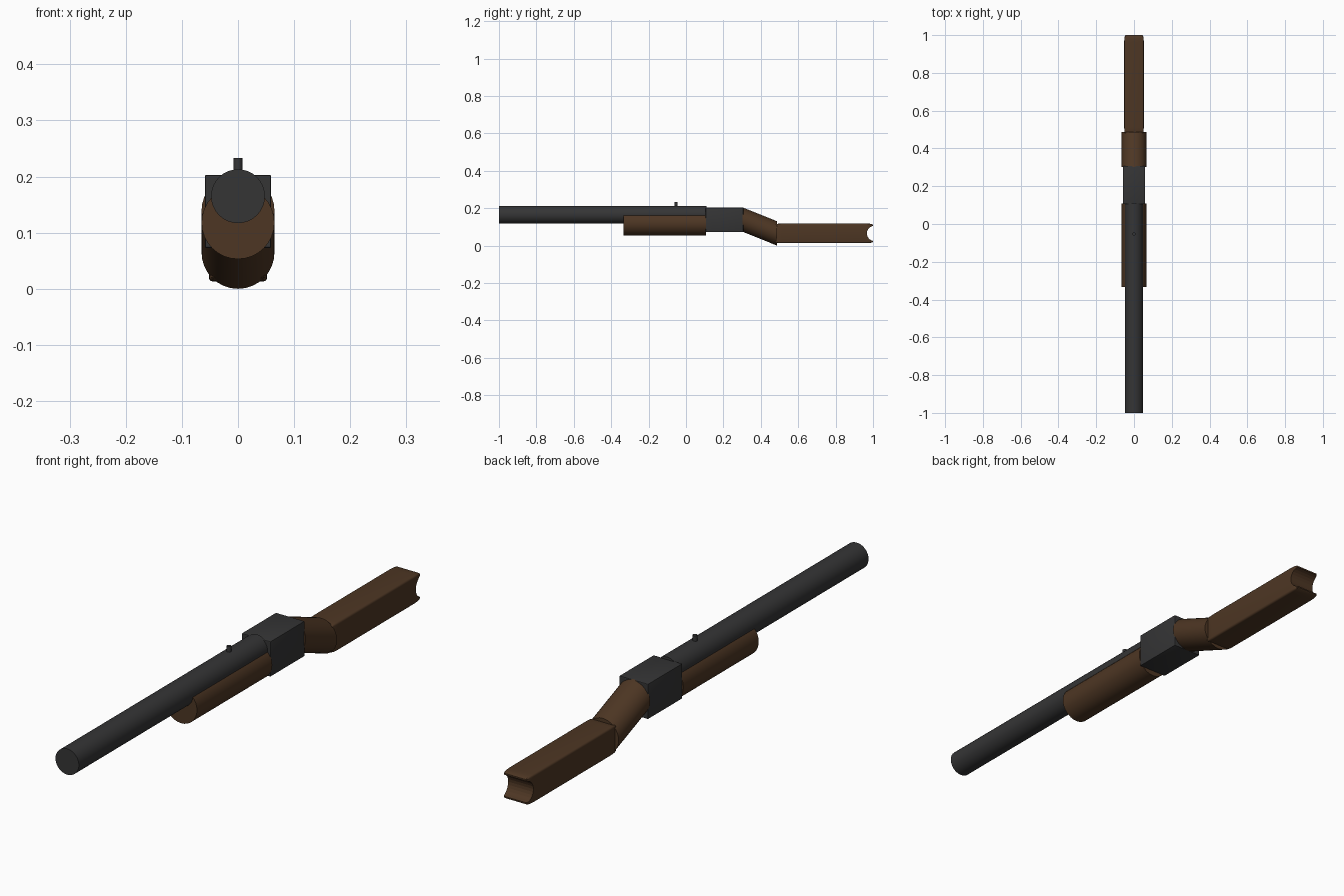
import bpy, bmesh, math
from mathutils import Matrix, Vector

if "Cube" in bpy.data.objects:
    bpy.data.objects.remove(bpy.data.objects["Cube"])


def material(name, rgb):
    m = bpy.data.materials.new(name)
    m.diffuse_color = (*rgb, 1)
    m.use_nodes = True
    m.node_tree.nodes["Principled BSDF"].inputs["Base Color"].default_value = m.diffuse_color
    return m


STEEL = material("dark_steel", (0.035, 0.035, 0.036))
WOOD = material("dark_wood", (0.075, 0.037, 0.017))


def finish(name, bm, mat, smooth=False):
    bmesh.ops.recalc_face_normals(bm, faces=bm.faces)
    me = bpy.data.meshes.new(name)
    bm.to_mesh(me)
    bm.free()
    ob = bpy.data.objects.new(name, me)
    bpy.context.collection.objects.link(ob)
    if mat:
        me.materials.append(mat)
    bpy.ops.object.select_all(action='DESELECT')
    ob.select_set(True)
    bpy.context.view_layer.objects.active = ob
    if smooth:
        bpy.ops.object.shade_smooth_by_angle(angle=math.radians(30))
    return ob


def tube(name, start, end, r, mat, sides=32):
    """Round bar between two centres; its end rings stay square to y."""
    start, end = Vector(start), Vector(end)
    bm = bmesh.new()
    rings = []
    for c in (start, end):
        rings.append([bm.verts.new(c + Vector((r * math.cos(a), 0, r * math.sin(a))))
                      for a in (2 * math.pi * i / sides for i in range(sides))])
    for i in range(sides):
        j = (i + 1) % sides
        bm.faces.new((rings[0][i], rings[0][j], rings[1][j], rings[1][i]))
    for ring in rings:
        bm.faces.new(ring)
    return finish(name, bm, mat, True)


def block(name, lo, hi, bevel, mat, segments=3):
    """Box bevelled as a unit cube, then stretched between two corners."""
    lo, hi = Vector(lo), Vector(hi)
    bm = bmesh.new()
    bmesh.ops.create_cube(bm, size=1)
    bmesh.ops.bevel(bm, geom=bm.edges[:], offset=bevel, segments=segments,
                    profile=0.5, affect='EDGES')
    bmesh.ops.scale(bm, vec=hi - lo, verts=bm.verts)
    bmesh.ops.translate(bm, vec=(lo + hi) / 2, verts=bm.verts)
    return finish(name, bm, mat, True)


# Barrel and wooden fore-end
tube("barrel", (0, -1, 0.165), (0, 0.11, 0.165), 0.048, STEEL)
tube("fore_end", (0, -0.333, 0.118), (0, 0.108, 0.118), 0.065, WOOD)

# Receiver
block("receiver", (-0.059, 0.105, 0.073), (0.059, 0.307, 0.203), 0.02, STEEL, 2)

# Front sight
bm = bmesh.new()
bmesh.ops.create_cone(bm, cap_ends=True, segments=16, radius1=0.008, radius2=0.008,
                      depth=0.04, matrix=Matrix.Translation((0, -0.053, 0.213)))
finish("sight", bm, STEEL, True)

# Sheared grip dropping to the stock
tube("grip", (0, 0.303, 0.139), (0, 0.487, 0.065), 0.065, WOOD)

# Stock with a round hollow in the butt
stock = block("stock", (-0.052, 0.475, 0.013), (0.052, 1.0, 0.118), 0.07, WOOD)
bm = bmesh.new()
bmesh.ops.create_cone(bm, cap_ends=True, segments=24, radius1=0.041, radius2=0.041, depth=0.3,
                      matrix=Matrix.Translation((0, 1.008, 0.065)) @ Matrix.Rotation(math.pi / 2, 4, 'Y'))
cutter = finish("butt_cutter", bm, WOOD)
cutter.hide_render = True
bpy.ops.object.select_all(action='DESELECT')
stock.select_set(True)
bpy.context.view_layer.objects.active = stock
cut = stock.modifiers.new("butt_hollow", 'BOOLEAN')
cut.operation = 'DIFFERENCE'
cut.solver = 'EXACT'
cut.object = cutter
bpy.ops.object.modifier_move_to_index(modifier=cut.name, index=0)
bpy.ops.object.modifier_apply(modifier=cut.name)
bpy.data.objects.remove(cutter)
